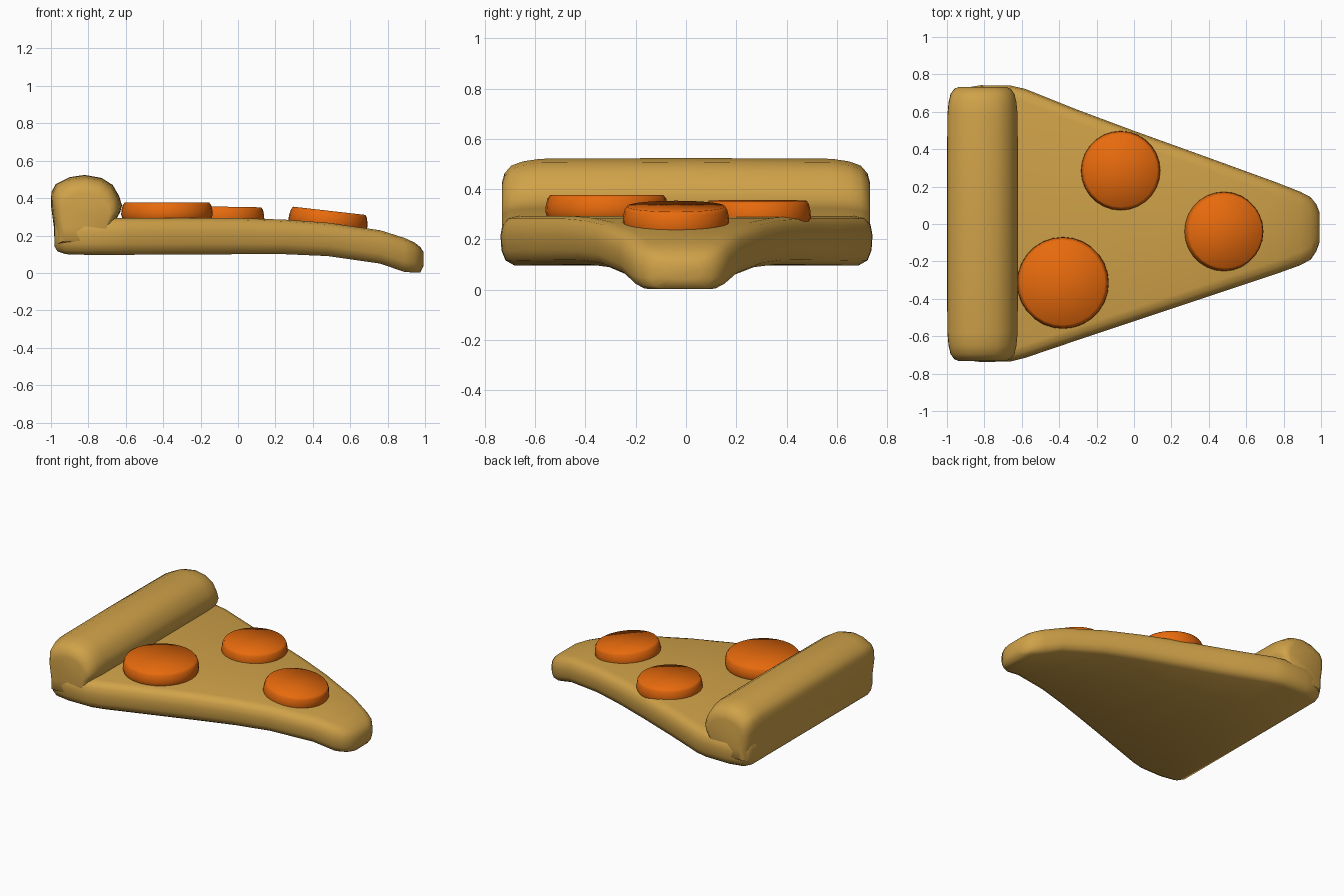
import bpy, bmesh, math
from mathutils import Matrix

if "Cube" in bpy.data.objects:
    bpy.data.objects.remove(bpy.data.objects["Cube"])


def material(name, rgb):
    m = bpy.data.materials.new(name)
    m.diffuse_color = (*rgb, 1)
    m.use_nodes = True
    m.node_tree.nodes["Principled BSDF"].inputs["Base Color"].default_value = m.diffuse_color
    return m


dough = material("golden dough", (0.63, 0.36, 0.066))
orange = material("orange topping", (0.80, 0.145, 0.004))


def loft(name, rings, mat, angle=50, fan=False):
    """Skin a list of closed point rings and cap both ends."""
    bm = bmesh.new()
    loops = [[bm.verts.new(p) for p in ring] for ring in rings]
    for a, b in zip(loops, loops[1:]):
        n = len(a)
        for i in range(n):
            bm.faces.new((a[i], a[(i + 1) % n], b[(i + 1) % n], b[i]))
    caps = [bm.faces.new(loops[0]), bm.faces.new(loops[-1])]
    if fan:
        bmesh.ops.poke(bm, faces=caps)
    bmesh.ops.recalc_face_normals(bm, faces=bm.faces)
    me = bpy.data.meshes.new(name)
    bm.to_mesh(me)
    bm.free()
    me.materials.append(mat)
    ob = bpy.data.objects.new(name, me)
    bpy.context.collection.objects.link(ob)
    bpy.ops.object.select_all(action='DESELECT')
    ob.select_set(True)
    bpy.context.view_layer.objects.active = ob
    bpy.ops.object.shade_smooth_by_angle(angle=math.radians(angle))
    return ob


# Slice: x, y low, y high, z bottom, z top
stations = [
    (-0.98, -0.66, 0.66, 0.14, 0.28),
    (-0.965, -0.70, 0.70, 0.115, 0.29),
    (-0.92, -0.725, 0.725, 0.10, 0.295),
    (-0.82, -0.738, 0.742, 0.097, 0.295),
    (-0.66, -0.735, 0.740, 0.097, 0.293),
    (-0.58, -0.715, 0.722, 0.097, 0.293),
    (-0.30, -0.62, 0.61, 0.098, 0.293),
    (0.00, -0.52, 0.498, 0.10, 0.293),
    (0.25, -0.437, 0.408, 0.10, 0.285),
    (0.48, -0.36, 0.325, 0.09, 0.268),
    (0.76, -0.267, 0.223, 0.05, 0.228),
    (0.89, -0.22, 0.172, 0.005, 0.187),
    (0.945, -0.19, 0.143, 0.002, 0.162),
    (0.975, -0.145, 0.105, 0.003, 0.138),
    (0.993, -0.095, 0.06, 0.04, 0.11),
]
half = [(0.07, 1), (0.03, 0.95), (0.008, 0.82), (0, 0.6), (0.004, 0.3), (0.02, 0.1), (0.055, 0)]
rings = []
for x, y0, y1, z0, z1 in stations:
    h = z1 - z0
    rings.append([(x, y1 - d, z0 + t * h) for d, t in half] +
                 [(x, y0 + d, z0 + t * h) for d, t in reversed(half)])
loft("pizza_slice", rings, dough)

# Crust: rolled profile in x, z, with rounded ends
profile = [(-0.98, 0.15), (-0.985, 0.25), (-1.0, 0.36), (-0.998, 0.43), (-0.975, 0.475),
           (-0.90, 0.512), (-0.82, 0.524), (-0.73, 0.508), (-0.67, 0.47), (-0.635, 0.41),
           (-0.62, 0.36), (-0.63, 0.325), (-0.655, 0.28), (-0.66, 0.15)]
ends = [(0.732, 0.68), (0.722, 0.80), (0.695, 0.90), (0.65, 0.955), (0.58, 0.99)]
spans = [(-y, s) for y, s in ends] + [(0, 1)] + [(y, s) for y, s in reversed(ends)]
loft("crust", [[(-0.81 + (x + 0.81) * s, y, 0.22 + (z - 0.22) * s) for x, z in profile]
               for y, s in spans], dough)


# Toppings: rounded discs resting on the slice
def topping(name, x, y, r, top, tilt):
    prof = [(0.93, -0.12), (1.0, -0.065), (0.99, -0.04), (0.965, -0.015), (0.92, 0)]
    ob = loft(name, [[(r * k * math.cos(a), r * k * math.sin(a), z)
                      for a in (math.tau * i / 28 for i in range(28))] for k, z in prof],
              orange, 100, fan=True)
    ob.matrix_world = Matrix.Translation((x, y, top)) @ Matrix.Rotation(math.radians(tilt), 4, 'Y')


topping("topping_large", -0.38, -0.315, 0.245, 0.377, 0)
topping("topping_back", -0.07, 0.285, 0.212, 0.354, 1)
topping("topping_tip", 0.488, -0.04, 0.212, 0.332, 6.5)
